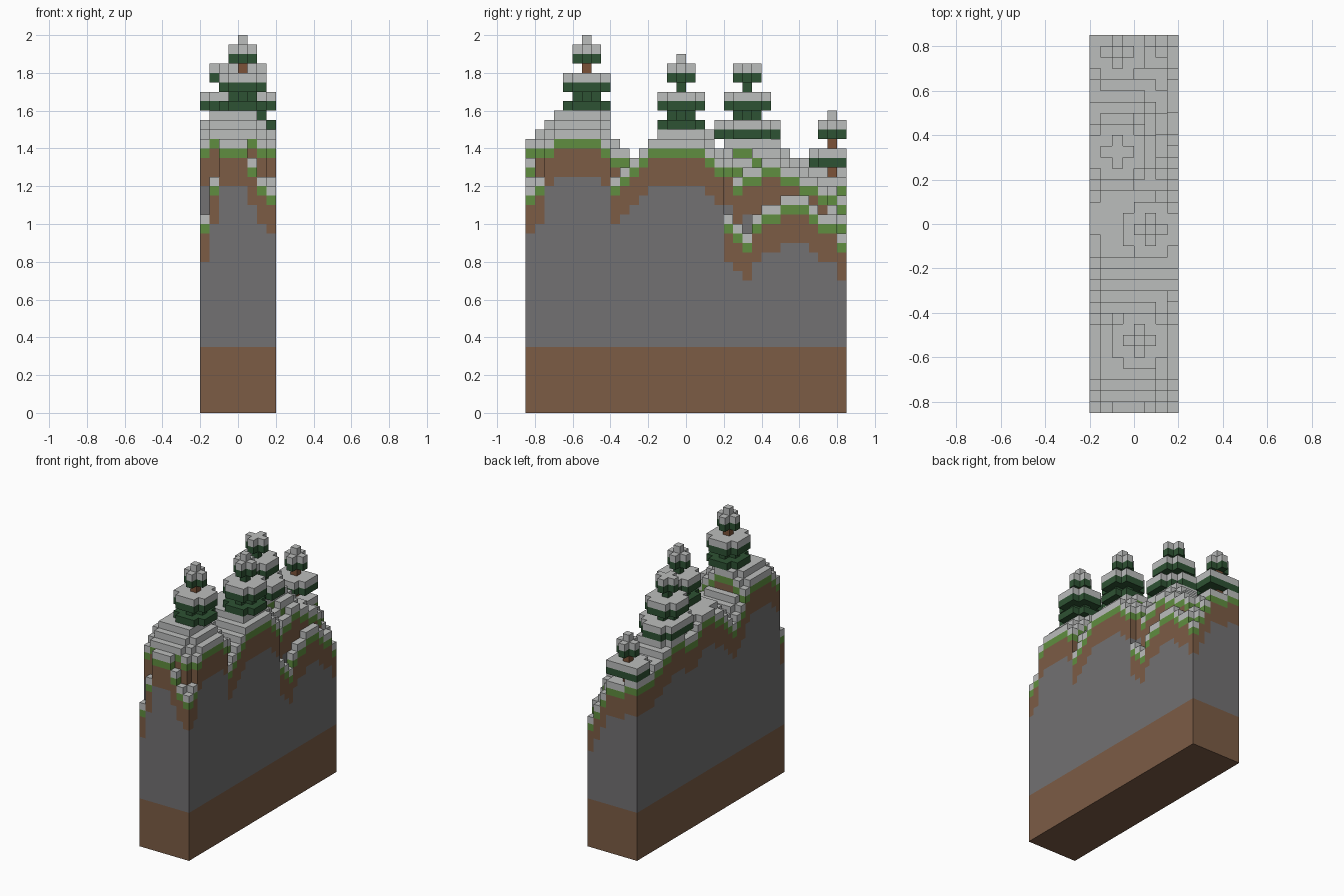
import bpy
import bmesh
from mathutils import Vector

if "Cube" in bpy.data.objects:
    bpy.data.objects.remove(bpy.data.objects["Cube"], do_unlink=True)

CELL = 0.05
NX, NY = 8, 34


def material(name, colour):
    mat = bpy.data.materials.new(name)
    mat.use_nodes = True
    mat.diffuse_color = (*colour, 1)
    bsdf = mat.node_tree.nodes["Principled BSDF"]
    bsdf.inputs["Base Color"].default_value = (*colour, 1)
    bsdf.inputs["Roughness"].default_value = 0.9
    return mat


MATERIALS = {
    "snow": material("snow", (0.5, 0.51, 0.505)),
    "grass": material("grass green", (0.115, 0.27, 0.05)),
    "dirt": material("dirt brown", (0.2, 0.107, 0.06)),
    "stone": material("stone grey", (0.17, 0.165, 0.17)),
    "needles": material("needle green", (0.027, 0.085, 0.033)),
    "bark": material("bark brown", (0.2, 0.085, 0.04)),
}
KINDS = list(MATERIALS)
AXES = [Vector(v) for v in ((1, 0, 0), (0, 1, 0), (0, 0, 1))]


def build(name, blocks):
    """Skin a set of cubic blocks with quads on the exposed sides only."""
    bm = bmesh.new()
    corners = {}

    def corner(p):
        key = tuple(round(c) for c in p)
        if key not in corners:
            x, y, z = key
            corners[key] = bm.verts.new(((x - NX / 2) * CELL, (y - NY / 2) * CELL, z * CELL))
        return corners[key]

    for cell, kind in blocks.items():
        for a in range(3):
            n, u, v = AXES[a], AXES[(a + 1) % 3], AXES[(a + 2) % 3]
            for side in (0, 1):
                step = n * (1 if side else -1)
                if tuple(int(c) for c in Vector(cell) + step) in blocks:
                    continue
                o = Vector(cell) + n * side
                quad = [o, o + u, o + u + v, o + v]
                if not side:
                    quad.reverse()
                face = bm.faces.new([corner(p) for p in quad])
                face.material_index = KINDS.index(kind)
    mesh = bpy.data.meshes.new(name)
    bm.to_mesh(mesh)
    bm.free()
    for mat in MATERIALS.values():
        mesh.materials.append(mat)
    obj = bpy.data.objects.new(name, mesh)
    bpy.context.collection.objects.link(obj)
    return obj


def lerp(points, t):
    """Piecewise linear value along (position, height) points."""
    for (a, ha), (b, hb) in zip(points, points[1:]):
        if t <= b:
            return ha + (hb - ha) * max(0, t - a) / (b - a)
    return points[-1][1]


# Ridge lines running front to back, keyed by column across the width
left_edge = [(0, 21), (1, 29), (3, 31), (7, 31), (9, 28), (11, 26), (14, 29),
             (18, 30), (20, 28), (25, 29), (28, 27), (31, 26), (33, 26)]
crest = [(0, 29), (3, 32), (8, 32), (9, 29), (11, 27), (14, 30), (19, 30),
         (20, 28), (21, 29), (26, 29), (30, 25), (33, 25)]
shoulder = [(0, 25), (1, 29), (3, 31), (7, 31), (9, 28), (11, 27), (14, 30),
            (18, 30), (21, 27), (22, 25), (25, 27), (27, 26), (30, 25), (33, 21)]
right_edge = [(0, 24), (1, 25), (2, 29), (3, 30), (7, 30), (8, 29), (9, 25),
              (12, 28), (14, 29), (18, 29), (20, 27), (21, 21), (23, 19),
              (24, 21), (27, 23), (29, 23), (31, 21), (32, 21), (33, 19)]
STATIONS = [(0, left_edge), (2, crest), (4, crest), (6, shoulder), (7, right_edge)]


def ground_height(i, j):
    return int(lerp([(x, lerp(line, j)) for x, line in STATIONS], i) + 0.5)


# Hillside: soil base, rock, soil, turf and a snow cap in every column
hill = {}
for i in range(NX):
    for j in range(NY):
        top = ground_height(i, j)
        for z in range(top):
            depth = top - z
            if depth == 1:
                kind = "snow"
            elif depth == 2:
                kind = "grass"
            elif depth <= 5 or z < 7:
                kind = "dirt"
            else:
                kind = "stone"
            hill[i, j, z] = kind
build("snowy_hillside", hill)

# Tree layers from the top down: radius and kind
crown = [(0, "snow"), (1, "snow"), (1, "needles")]
skirt = [(2, "snow"), (2, "needles")]
lower = [(1, "needles"), (2, "needles")]
bark = [(0, "bark")]
neck = [(0, "needles")]
TREES = {
    "front_pine": (4, 6, 39, crown + bark + skirt + lower),
    "middle_pine": (5, 16, 37, crown + neck + skirt + lower),
    "wide_pine": (2, 23, 36, crown[1:] + neck + skirt + lower[:1]
                  + [(3, "snow"), (3, "needles")]),
    "back_pine": (2, 32, 31, crown + bark + skirt + bark),
}

for name, (ci, cj, top, layers) in TREES.items():
    tree = {}
    for drop, (r, kind) in enumerate(layers):
        reach = r + 1 if r > 1 else r
        for dx in range(-r, r + 1):
            for dy in range(-r, r + 1):
                cell = (ci + dx, cj + dy, top - drop)
                inside = 0 <= cell[0] < NX and 0 <= cell[1] < NY
                if inside and abs(dx) + abs(dy) <= reach and cell not in hill:
                    tree[cell] = kind
    build(name, tree)
